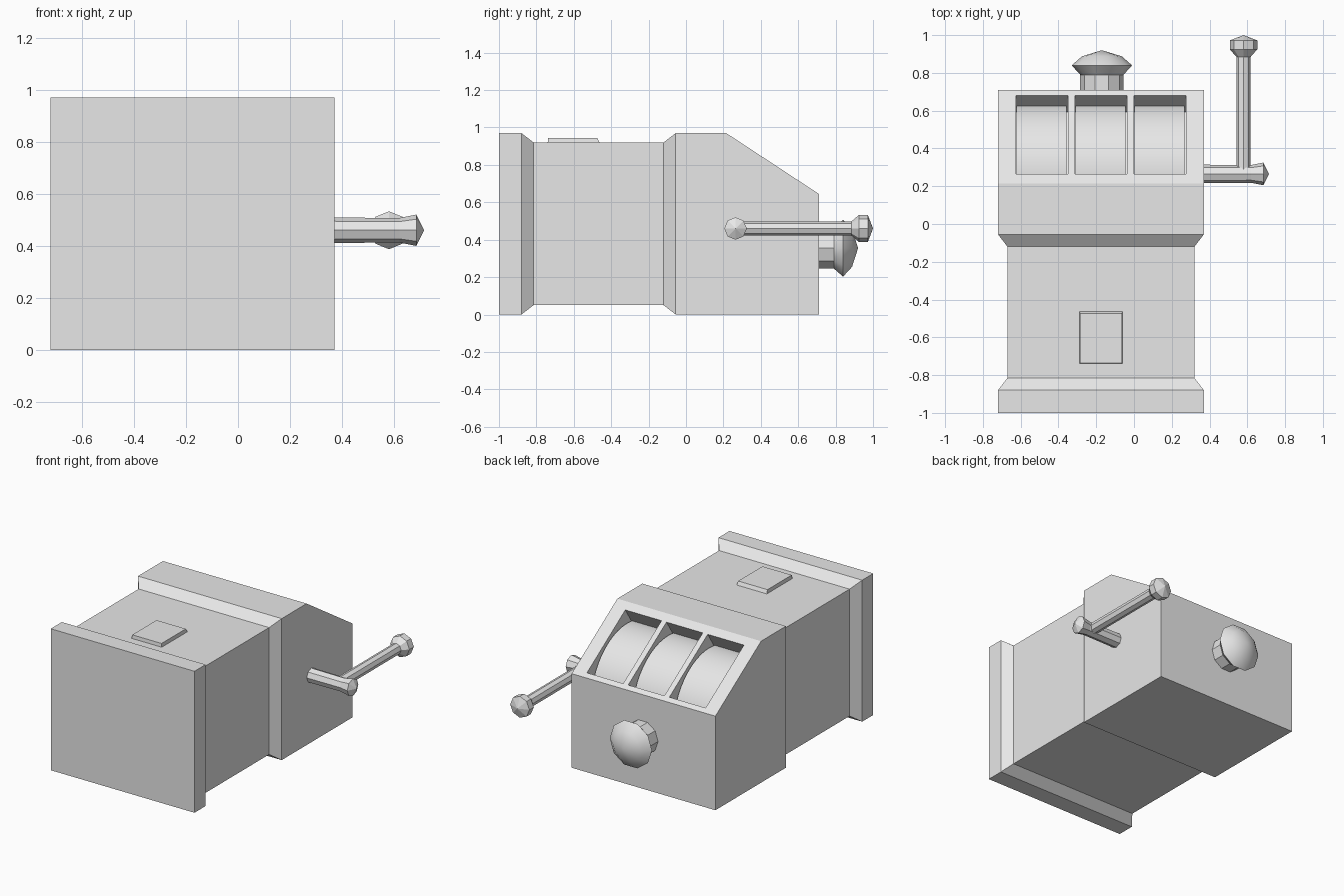
import bpy, bmesh, math
from mathutils import Vector, Matrix

if "Cube" in bpy.data.objects:
    bpy.data.objects.remove(bpy.data.objects["Cube"])

grey = bpy.data.materials.new("light_grey")
grey.diffuse_color = (0.8, 0.8, 0.8, 1)
grey.use_nodes = True
grey.node_tree.nodes["Principled BSDF"].inputs["Base Color"].default_value = grey.diffuse_color


def make(name, bm):
    bmesh.ops.recalc_face_normals(bm, faces=bm.faces[:])
    me = bpy.data.meshes.new(name)
    bm.to_mesh(me)
    bm.free()
    me.materials.append(grey)
    ob = bpy.data.objects.new(name, me)
    bpy.context.collection.objects.link(ob)
    return ob


def loft(name, rings):
    """Skin closed rings of equal length and cap both ends."""
    bm = bmesh.new()
    rows = [[bm.verts.new(p) for p in ring] for ring in rings]
    n = len(rows[0])
    for a, b in zip(rows, rows[1:]):
        for i in range(n):
            j = (i + 1) % n
            bm.faces.new((a[i], a[j], b[j], b[i]))
    bm.faces.new(rows[0])
    bm.faces.new(rows[-1])
    return make(name, bm)


def lathe(name, axis, centre, profile, sides, smooth=None):
    """Revolve (position, radius) pairs about the x or y axis through centre."""
    rings = []
    for pos, r in profile:
        ring = []
        for i in range(sides):
            t = 2 * math.pi * i / sides
            u, v = r * math.cos(t), r * math.sin(t)
            ring.append((pos, centre[0] + u, centre[1] + v) if axis == "x"
                        else (centre[0] + u, pos, centre[1] + v))
        rings.append(ring)
    ob = loft(name, rings)
    bm = bmesh.new()
    bm.from_mesh(ob.data)
    bmesh.ops.remove_doubles(bm, verts=bm.verts[:], dist=0.0005)
    bm.to_mesh(ob.data)
    bm.free()
    if smooth:
        activate(ob)
        bpy.ops.object.shade_smooth_by_angle(angle=math.radians(smooth))
    return ob


def activate(ob):
    bpy.ops.object.select_all(action="DESELECT")
    ob.select_set(True)
    bpy.context.view_layer.objects.active = ob


# cabinet: flared base, narrower waist, head with sloped display
CX, HW = -0.175, 0.545
sections = [(-1, 0, 0.97), (-0.88, 0, 0.97), (-0.815, 0.05, 0.92), (-0.12, 0.05, 0.92),
            (-0.055, 0, 0.97), (0.215, 0, 0.97), (0.71, 0, 0.645)]
cabinet = loft("cabinet", [
    [(CX - HW + d, y, d), (CX + HW - d, y, d), (CX + HW - d, y, top), (CX - HW + d, y, top)]
    for y, d, top in sections])

# reel windows cut square to the sloped display
slope = Vector((0, 0.495, -0.325)).normalized()
normal = Vector((0, 0.325, 0.495)).normalized()


def on_slope(x, y):
    return Vector((x, y, 0.97 - (y - 0.215) * 0.325 / 0.495))


windows = [(-0.625, -0.35), (-0.3125, -0.0375), (0.0, 0.275)]
for x0, x1 in windows:
    rim = [on_slope(x0, 0.265), on_slope(x1, 0.265), on_slope(x1, 0.68), on_slope(x0, 0.68)]
    cutter = loft("window_cutter", [[p + normal * d for p in rim] for d in (0.05, -0.16)])
    cutter.hide_render = True
    mod = cabinet.modifiers.new("window", "BOOLEAN")
    mod.operation, mod.solver, mod.object = "DIFFERENCE", "EXACT", cutter
    activate(cabinet)
    bpy.ops.object.modifier_apply(modifier=mod.name)
    bpy.data.objects.remove(cutter)

# reels
for x0, x1 in windows:
    lathe("reel", "x", (0.26, 0.46), [(x0 + 0.002, 0.385), (x1 - 0.008, 0.385)], 48, 30)

# raised plate on the waist
loft("waist_plate", [
    [(-0.29, -0.74, 0.915), (-0.06, -0.74, 0.915), (-0.06, -0.46, 0.915), (-0.29, -0.46, 0.915)],
    [(-0.286, -0.737, 0.944), (-0.064, -0.737, 0.944), (-0.064, -0.474, 0.944), (-0.286, -0.474, 0.944)]])

# top knob
lathe("top_knob_stem", "y", (-0.17, 0.355), [(0.7, 0.115), (0.79, 0.115)], 10)
lathe("top_knob", "y", (-0.17, 0.355),
      [(0.785, 0.11), (0.84, 0.16), (0.888, 0.105), (0.92, 0)], 10, 40)

# side lever: axle and arm with a knob
lathe("lever_axle", "x", (0.265, 0.46),
      [(0.36, 0.049), (0.62, 0.047), (0.685, 0.06), (0.715, 0)], 8)
lathe("lever_arm", "y", (0.58, 0.46),
      [(0.28, 0.038), (0.885, 0.038), (0.925, 0.073), (0.972, 0.073), (1.0, 0)], 8)
